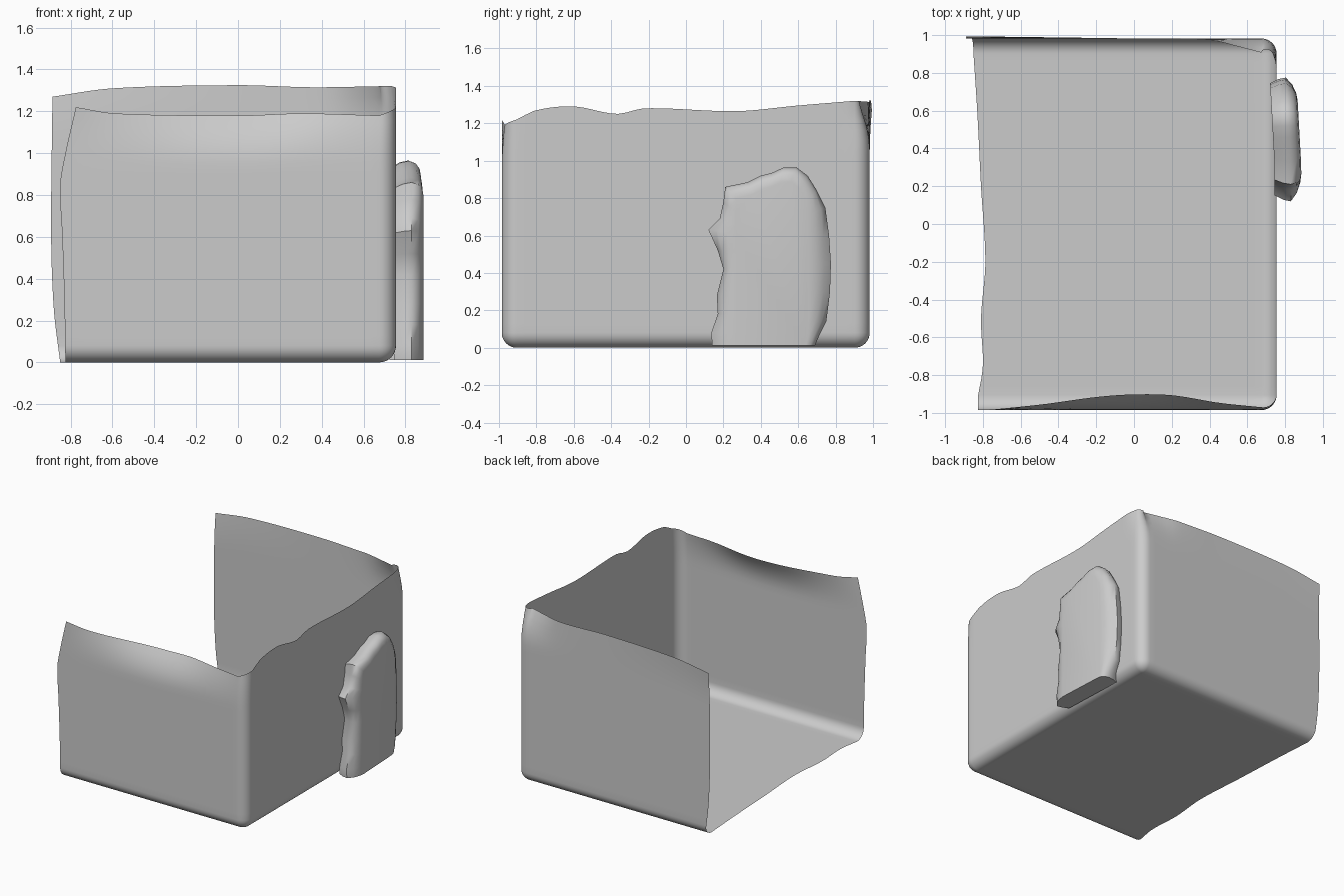
import bpy, bmesh, math

if "Cube" in bpy.data.objects:
    bpy.data.objects.remove(bpy.data.objects["Cube"])

R = 0.08                      # fillet radius at the floor and upright corners
XR, YF, YB = 0.755, -0.985, 0.982


def curve(pts, t):
    """Smooth (Hermite) interpolation through (t, value) points."""
    n = len(pts)
    t = min(max(t, pts[0][0]), pts[-1][0])
    i = max(k for k in range(n - 1) if pts[k][0] <= t)

    def slope(k):
        a, b = pts[max(k - 1, 0)], pts[min(k + 1, n - 1)]
        return (b[1] - a[1]) / (b[0] - a[0])
    h = pts[i + 1][0] - pts[i][0]
    s = (t - pts[i][0]) / h
    return ((2*s**3 - 3*s*s + 1) * pts[i][1] + (s**3 - 2*s*s + s) * h * slope(i)
            + (3*s*s - 2*s**3) * pts[i + 1][1] + (s**3 - s*s) * h * slope(i + 1))


# wavy rim heights
FRONT_TOP = [(-.8, 1.22), (-.6, 1.19), (0, 1.18), (.3, 1.19), (.675, 1.18)]
RIGHT_TOP = [(-.905, 1.22), (-.8, 1.27), (-.6, 1.29), (-.37, 1.25), (-.22, 1.28),
             (.27, 1.265), (.6, 1.295), (.902, 1.32)]
BACK_TOP = [(-.89, 1.27), (-.6, 1.31), (0, 1.325), (.35, 1.315), (.675, 1.32)]
# uneven open left edges
FRONT_LEFT = [(0, -.825), (.3, -.83), (.6, -.84), (.85, -.85), (1.0, -.825), (1.22, -.775)]
BACK_LEFT = [(0, -.85), (.25, -.88), (.6, -.893), (1.27, -.887)]
FLOOR_LEFT = [(-.905, -.825), (-.75, -.80), (-.5, -.81), (-.2, -.787), (.2, -.81),
              (.6, -.83), (.902, -.85)]
# inward curl at the rim
FRONT_CURL = [(-.8, 0), (-.5, .03), (-.2, .07), (0, .083), (.2, .078), (.45, .038), (.675, .015)]
BACK_CURL = [(-.89, -.012), (0, 0), (.4, .008), (.56, .045), (.675, .075)]

NX, NY, NA, NZ = 36, 40, 8, 24
XE, Y0, Y1 = XR - R, YF + R, YB - R


def stations():
    """Plan path: kind, fraction along straight run, centre, outward normal."""
    out = [("front", i / NX, 0, Y0, 0, -1) for i in range(NX)]
    for i in range(NA + 1):
        a = -math.pi/2 + math.pi/2 * i / NA
        out.append(("c1", i / NA, XE, Y0, math.cos(a), math.sin(a)))
    for i in range(1, NY):
        out.append(("right", i / NY, XE, Y0 + (Y1 - Y0) * i / NY, 1, 0))
    for i in range(NA + 1):
        a = math.pi/2 * i / NA
        out.append(("c2", i / NA, XE, Y1, math.cos(a), math.sin(a)))
    out += [("back", 1 - i / NX, 0, Y1, 0, 1) for i in range(1, NX + 1)]
    return out


def wall_point(st, row):
    kind, f, cx, cy, nx, ny = st
    if kind == "front":
        xn = -.8 + (XE + .8) * f
        top, curl = curve(FRONT_TOP, xn), curve(FRONT_CURL, xn)
    elif kind == "back":
        xn = -.89 + (XE + .89) * f
        top, curl = curve(BACK_TOP, xn), curve(BACK_CURL, xn)
    elif kind == "right":
        top, curl = curve(RIGHT_TOP, cy), .06 * max(0, (cy - .8) / .1) ** 2 * .3
    elif kind == "c1":
        top, curl = 1.18 + .04 * f, .015 * (1 - f)
    else:
        top, curl = 1.32, .02 + .055 * f
    if row <= NA:
        a = math.pi/2 * row / NA
        d, z = R * (1 - math.sin(a)), R * (1 - math.cos(a))
    else:
        d, z = 0, R + (top - R) * (row - NA) / NZ
    s = max(0, (z / top - .8) / .2)
    d += curl * s * s
    if kind in ("front", "back"):
        left = curve(FRONT_LEFT if kind == "front" else BACK_LEFT, z)
        cx = left + (XE - left) * f
    return cx + (R - d) * nx, cy + (R - d) * ny, z


def make_object(name, bm, angle):
    bmesh.ops.remove_doubles(bm, verts=bm.verts, dist=.0004)
    bmesh.ops.recalc_face_normals(bm, faces=bm.faces)
    me = bpy.data.meshes.new(name)
    bm.to_mesh(me)
    bm.free()
    ob = bpy.data.objects.new(name, me)
    bpy.context.collection.objects.link(ob)
    bpy.ops.object.select_all(action='DESELECT')
    ob.select_set(True)
    bpy.context.view_layer.objects.active = ob
    bpy.ops.object.shade_smooth_by_angle(angle=math.radians(angle))
    return ob


def skin(bm, rows, closed=False):
    grid = [[bm.verts.new(p) for p in r] for r in rows]
    n = len(grid[0])
    for a, b in zip(grid, grid[1:]):
        for i in range(n if closed else n - 1):
            j = (i + 1) % n
            bm.faces.new((a[i], a[j], b[j], b[i]))
    return grid


# open shell: three thin walls rolled into the floor
bm = bmesh.new()
path = stations()
skin(bm, [[wall_point(s, r) for s in path] for r in range(NA + NZ + 1)])
floor = []
for j in range(NY + 1):
    y = Y0 + (Y1 - Y0) * j / NY
    left = curve(FLOOR_LEFT, y)
    floor.append([(left + (XE - left) * i / NX, y, 0) for i in range(NX + 1)])
skin(bm, floor)
make_object("box_shell", bm, 60)

# raised panel on the right wall, with a ragged front side and arched top
OUTLINE = [(.14, .012), (.135, .08), (.17, .18), (.165, .28), (.2, .42), (.17, .52),
           (.12, .63), (.18, .69), (.2, .78), (.21, .86), (.33, .885), (.4, .92),
           (.46, .935), (.52, .963), (.59, .965), (.65, .92), (.7, .84), (.745, .75),
           (.765, .6), (.775, .45), (.77, .3), (.75, .14), (.71, .06), (.69, .012)]
CY, CZ = .46, .42


def panel_ring(x, inset, squeeze):
    """Outline pulled in by inset, blended towards a plain rounded panel."""
    ring = []
    for y, z in OUTLINE:
        py = min(max(y, .2 + inset * .2), .71) if squeeze else y
        yy = y + (py - y) * squeeze
        zz = z - inset * max(0, (z - CZ) / .5)
        yy -= inset * (yy - CY) / .32
        ring.append((x - .025 * max(0, (yy - .3) / .45), yy, max(zz, .012)))
    return ring


bm = bmesh.new()
rings = [panel_ring(.745, .03, 0), panel_ring(.79, .008, 0), panel_ring(.83, 0, 0),
         panel_ring(.862, .012, .4), panel_ring(.88, .035, .8), panel_ring(.886, .07, 1)]
grid = skin(bm, rings, closed=True)
bm.faces.new(grid[-1])
make_object("side_panel", bm, 50)
